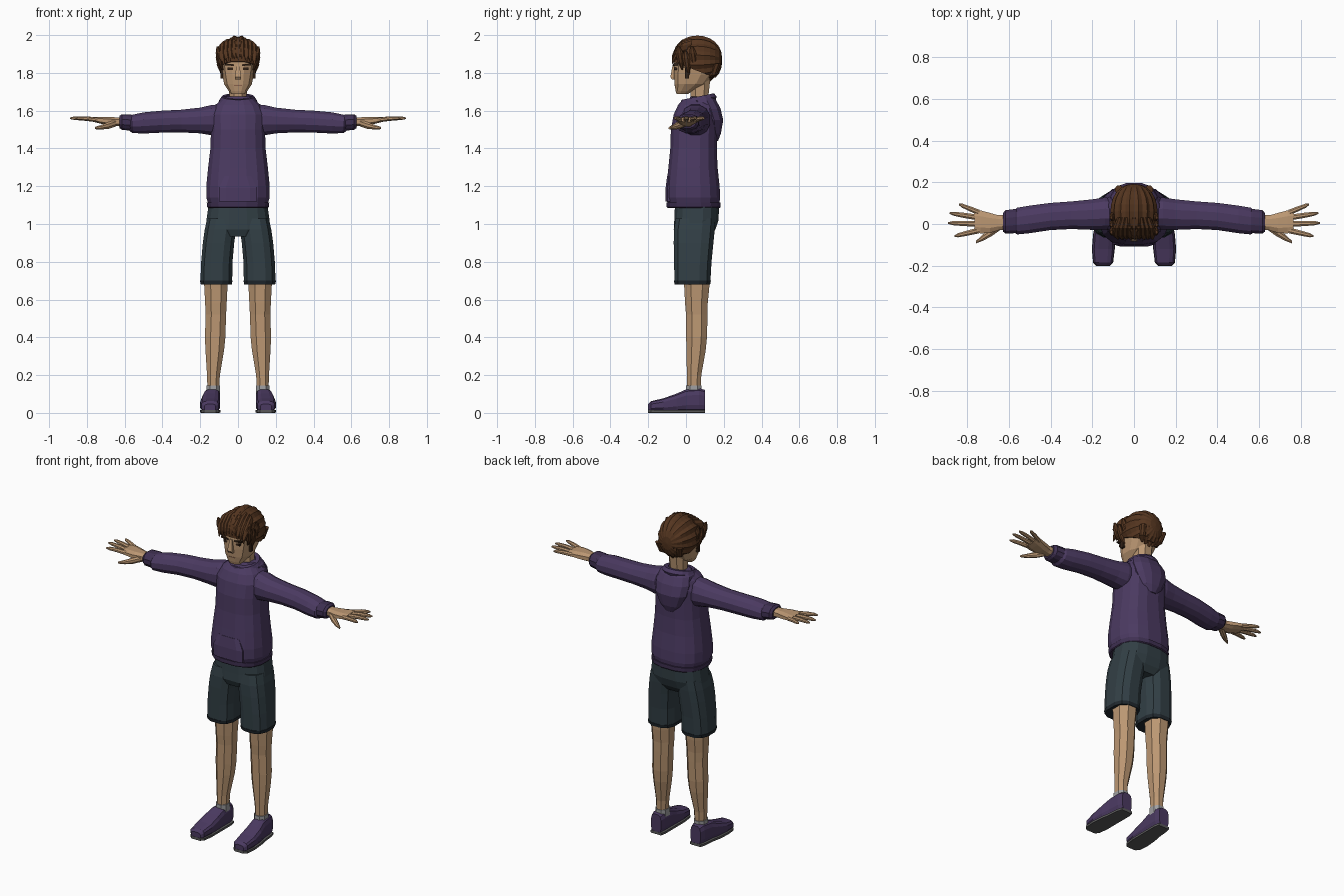
import bpy, bmesh, math
from mathutils import Vector, Matrix


def material(name, rgb):
    m = bpy.data.materials.new(name)
    m.diffuse_color = (*rgb, 1)
    return m


PURPLE = material("purple_cloth", (0.07, 0.042, 0.12))
DARK_PURPLE = material("dark_purple_cloth", (0.05, 0.03, 0.085))
SLATE = material("slate_cloth", (0.032, 0.05, 0.06))
SKIN = material("skin", (0.50, 0.31, 0.17))
BROWN = material("brown_hair", (0.09, 0.036, 0.014))
DARK = material("dark_brown", (0.03, 0.015, 0.008))
SOCK = material("sock_grey", (0.35, 0.35, 0.36))
SOLE = material("sole_grey", (0.1, 0.1, 0.1))


def finish(name, bm, mat, mirror=False):
    bmesh.ops.recalc_face_normals(bm, faces=bm.faces)
    me = bpy.data.meshes.new(name)
    bm.to_mesh(me)
    bm.free()
    me.materials.append(mat)
    ob = bpy.data.objects.new(name, me)
    bpy.context.collection.objects.link(ob)
    if mirror:
        ob.modifiers.new("Mirror", 'MIRROR')
    return ob


def loft(name, rings, mat, axis='z', n=12, p=2.4, mirror=False):
    """Skin over rings (x, y, z, radius a, radius b) lying across an axis."""
    bm = bmesh.new()
    k = math.cos(math.pi / n) ** (2 / p)
    loops = []
    for x, y, z, a, b in rings:
        loop = []
        for i in range(n):
            t = 2 * math.pi * (i + 0.5) / n
            u = math.copysign(abs(math.cos(t)) ** (2 / p), math.cos(t)) * a / k
            v = math.copysign(abs(math.sin(t)) ** (2 / p), math.sin(t)) * b / k
            off = {'x': (0, u, v), 'y': (u, 0, v), 'z': (u, v, 0)}[axis]
            loop.append(bm.verts.new(Vector((x, y, z)) + Vector(off)))
        loops.append(loop)
    for l0, l1 in zip(loops, loops[1:]):
        for i in range(n):
            j = (i + 1) % n
            bm.faces.new((l0[i], l0[j], l1[j], l1[i]))
    bm.faces.new(loops[0])
    bm.faces.new(loops[-1])
    return finish(name, bm, mat, mirror)


def box(name, loc, size, mat, mirror=False, tilt=0):
    bm = bmesh.new()
    m = Matrix.Translation(loc) @ Matrix.Rotation(tilt, 4, 'Y') @ Matrix.Diagonal((*size, 1))
    bmesh.ops.create_cube(bm, size=1, matrix=m)
    return finish(name, bm, mat, mirror)


# Hooded top: body, hem, pocket, hood and collar
loft("hoodie_body", [(0, .04, 1.10, .155, .135), (0, .038, 1.14, .168, .143), (0, .037, 1.2, .168, .141),
                     (0, .037, 1.3, .158, .13), (0, .04, 1.4, .146, .123), (0, .043, 1.5, .143, .123),
                     (0, .05, 1.58, .145, .115), (0, .058, 1.63, .12, .1), (0, .065, 1.66, .085, .08)],
     PURPLE, n=16, p=2.5)
loft("hoodie_hem", [(0, .04, 1.085, .158, .138), (0, .04, 1.09, .163, .143), (0, .04, 1.115, .166, .144)],
     DARK_PURPLE, n=16, p=2.5)
loft("front_pocket", [(0, -.08, 1.12, .1, .028), (0, -.08, 1.19, .1, .028), (0, -.075, 1.255, .07, .025)],
     PURPLE, n=8, p=4)
loft("hood", [(0, .15, 1.44, .03, .02), (0, .14, 1.48, .07, .045), (0, .125, 1.55, .105, .072),
              (0, .105, 1.61, .112, .078), (0, .085, 1.655, .1, .075), (0, .085, 1.675, .08, .06)], PURPLE)
bpy.ops.mesh.primitive_torus_add(major_segments=16, minor_segments=6, major_radius=.076, minor_radius=.023,
                                 location=(0, .066, 1.655), rotation=(.2, 0, 0))
collar = bpy.context.object
collar.name = "collar"
collar.data.materials.append(PURPLE)

# Sleeves and cuffs
loft("sleeve", [(.07, .05, 1.55, .07, .085), (.14, .05, 1.55, .077, .08), (.2, .045, 1.548, .073, .068),
                (.3, .042, 1.545, .066, .06), (.4, .036, 1.542, .065, .058), (.5, .022, 1.535, .066, .056),
                (.56, .014, 1.53, .064, .048), (.575, .014, 1.533, .052, .04)],
     PURPLE, 'x', 10 + 2, 2.2, True)
loft("cuff", [(.55, .014, 1.535, .055, .04), (.57, .014, 1.537, .058, .043), (.615, .01, 1.54, .056, .041),
              (.628, .008, 1.54, .044, .032)], DARK_PURPLE, 'x', mirror=True)

# Hands
loft("palm", [(.6, .008, 1.54, .034, .025), (.65, .006, 1.542, .036, .023), (.69, .005, 1.545, .048, .022),
              (.735, .01, 1.55, .055, .017), (.765, .014, 1.553, .052, .012)], SKIN, 'x', 8, 2.5, True)
fingers = {"index": (-.03, .86, -.058), "middle": (.0, .89, .005),
           "ring": (.03, .883, .052), "little": (.054, .838, .094)}
for label, (y0, tip, y1) in fingers.items():
    x0 = .74
    pt = lambda f: (x0 + (tip - x0) * f, y0 + (y1 - y0) * f)
    loft(label + "_finger", [(*pt(0), 1.55, .014, .012), (*pt(.5), 1.558, .0125, .011),
                             (*pt(.85), 1.56, .010, .009), (*pt(1), 1.56, .004, .004)], SKIN, 'x', 8, 2, True)
loft("thumb", [(.645, -.012, 1.535, .02, .018), (.685, -.04, 1.522, .02, .018), (.725, -.066, 1.512, .015, .012),
               (.757, -.087, 1.508, .006, .006)], SKIN, 'x', 8, 2, True)

# Shorts: seat and two legs with dark hem
loft("shorts_seat", [(0, .04, .935, .12, .09), (0, .045, .97, .172, .11), (0, .055, 1.02, .167, .117),
                     (0, .058, 1.09, .157, .117), (0, .058, 1.12, .15, .11)], SLATE, n=16, p=2.6)
loft("shorts_leg", [(.115, .034, .69, .084, .095), (.112, .036, .8, .083, .099), (.103, .04, .9, .083, .105),
                    (.093, .044, .97, .083, .108), (.085, .05, 1.03, .078, .105)], SLATE, p=2.7, mirror=True)
loft("shorts_leg_hem", [(.115, .034, .68, .082, .094), (.115, .034, .7, .086, .098)],
     DARK, p=2.7, mirror=True).data.materials[0] = material("dark_slate", (.015, .022, .028))

# Legs and socks
loft("leg", [(.117, .055, .75, .066, .07), (.117, .057, .66, .061, .066), (.117, .055, .58, .057, .06),
             (.117, .057, .52, .054, .057), (.121, .056, .4, .054, .055), (.123, .053, .33, .049, .051),
             (.13, .043, .2, .034, .038), (.131, .041, .1, .03, .036)], SKIN, n=8, p=2.2, mirror=True)
loft("sock", [(.131, .041, .08, .035, .042), (.131, .041, .145, .035, .042)], SOCK, n=8, mirror=True)

# Shoes: (x, y, half width, height)
shoe = [(.148, -.2, .03, .045), (.148, -.185, .046, .06), (.147, -.12, .053, .075), (.144, -.05, .05, .1),
        (.139, .0, .045, .122), (.136, .07, .042, .128), (.135, .1, .034, .12)]
loft("shoe", [(x, y, h / 2 + .005, w, h / 2 - .003) for x, y, w, h in shoe], PURPLE, 'y', 12, 3.2, True)
loft("shoe_sole", [(x, y * 1.005, .008, w + .002, .008) for x, y, w, h in shoe], SOLE, 'y', 8, 8, True)

# Head and neck
loft("neck", [(0, .075, 1.62, .05, .05), (0, .072, 1.68, .046, .047), (0, .075, 1.78, .05, .055)], SKIN, n=8)
loft("head", [(0, -.02, 1.688, .036, .03), (0, -.008, 1.705, .05, .047), (0, .022, 1.74, .073, .082),
              (0, .04, 1.79, .083, .104), (0, .05, 1.84, .091, .114), (0, .05, 1.9, .095, .112),
              (0, .05, 1.95, .07, .08)], SKIN, p=2.6)

# Face
loft("nose", [(0, -.06, 1.765, .015, .014), (0, -.065, 1.778, .016, .018), (0, -.06, 1.845, .008, .01)],
     SKIN, n=4, p=2)
box("mouth", (0, -.053, 1.733, ), (.042, .016, .004), material("lip", (.25, .12, .07)))
box("eye", (.041, -.054, 1.823), (.03, .02, .013), DARK, True)
box("eyebrow", (.045, -.054, 1.843), (.048, .03, .009), DARK, True, -.08)

# Hair shell: ridged locks running front to back, trimmed along a sloping line
bm = bmesh.new()
bmesh.ops.create_uvsphere(bm, u_segments=32, v_segments=12, radius=1)
for v in bm.verts:
    x, y, z = v.co
    i = round(math.atan2(y, x) / (math.pi / 16))
    s = 1 if i % 2 else .93
    fullness = max(1e-6, math.hypot(x, y)) ** -.15
    v.co = (x * s * fullness * .115, .06 + z * .132, 1.868 + y * s * fullness * .132)
bmesh.ops.remove_doubles(bm, verts=bm.verts, dist=.0005)
cut = bmesh.ops.bisect_plane(bm, geom=bm.verts[:] + bm.edges[:] + bm.faces[:], plane_co=(0, -.075, 1.862),
                             plane_no=(0, .38, 1), clear_inner=True)
bmesh.ops.holes_fill(bm, edges=[e for e in cut['geom_cut'] if isinstance(e, bmesh.types.BMEdge)])
finish("hair_shell", bm, BROWN)

# Fringe locks, side locks and sideburns
for i in range(-4, 5):
    x = i * .021
    drop = .0012 * i * i
    loft("fringe_lock", [(x * .8, .03, 1.965 - drop, .014, .026), (x, -.02, 1.95 - drop, .018, .026),
                         (x * 1.03, -.055, 1.912 - drop, .015, .026),
                         (x * .98 + .006, -.074, 1.876 - drop + .006 * (i % 2), .005, .012)], BROWN, 'y', 6 + 2, 2)
for y, low in ((-.035, 1.815), (.0, 1.79), (.035, 1.815)):
    loft("side_lock", [(.082, y + .015, low, .005, .004), (.095, y + .008, low + .04, .013, .016),
                       (.104, y, low + .09, .014, .02), (.108, y - .004, low + .125, .006, .008)],
         BROWN, n=8, p=2, mirror=True)
for x in (-.06, -.03, 0, .03, .06):
    loft("nape_lock", [(x * .75, .125, 1.755 + abs(x) * .3, .006, .005), (x, .145, 1.79, .017, .018),
                       (x * 1.2, .165, 1.85, .018, .02)], BROWN, n=8, p=2)
box("sideburn", (.086, .005, 1.8), (.014, .022, .06), DARK, True)
